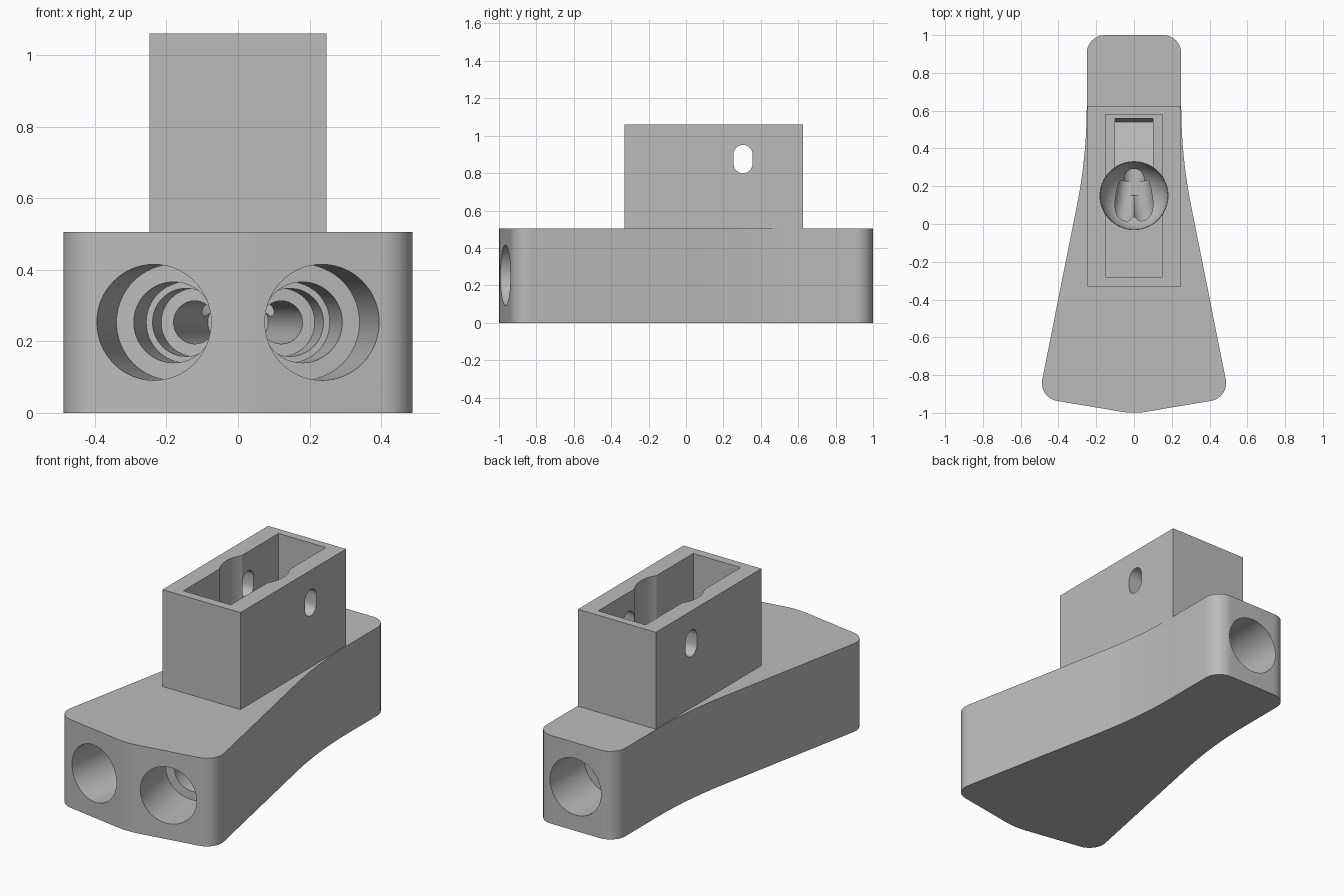
import bpy, bmesh
from math import radians, pi, cos, sin
from mathutils import Vector, Matrix

cube = bpy.data.objects.get("Cube")
if cube:
    bpy.data.objects.remove(cube, do_unlink=True)

# One plain grey for the whole casting
grey = bpy.data.materials.new("plain_grey")
grey.use_nodes = True
grey.diffuse_color = (0.5, 0.5, 0.5, 1)
grey.node_tree.nodes["Principled BSDF"].inputs["Base Color"].default_value = (0.5, 0.5, 0.5, 1)

AXIS_Z = 0.253


def finish(name, bm):
    bmesh.ops.recalc_face_normals(bm, faces=bm.faces)
    mesh = bpy.data.meshes.new(name)
    bm.to_mesh(mesh)
    bm.free()
    mesh.materials.append(grey)
    obj = bpy.data.objects.new(name, mesh)
    bpy.context.collection.objects.link(obj)
    return obj


def prism(name, outline, low, high, matrix=Matrix()):
    bm = bmesh.new()
    face = bm.faces.new([bm.verts.new((x, y, low)) for x, y in outline])
    top = bmesh.ops.extrude_face_region(bm, geom=[face])["geom"]
    moved = [v for v in top if isinstance(v, bmesh.types.BMVert)]
    bmesh.ops.translate(bm, verts=moved, vec=(0, 0, high - low))
    bm.transform(matrix)
    return finish(name, bm)


def box(name, low, high, matrix=Matrix()):
    outline = [(low[0], low[1]), (high[0], low[1]), (high[0], high[1]), (low[0], high[1])]
    return prism(name, outline, low[2], high[2], matrix)


def cylinder(name, start, end, radius):
    start, end = Vector(start), Vector(end)
    span = end - start
    bm = bmesh.new()
    turn = span.to_track_quat("Z", "Y").to_matrix().to_4x4()
    bmesh.ops.create_cone(bm, cap_ends=True, segments=64, radius1=radius, radius2=radius,
                          depth=span.length, matrix=Matrix.Translation((start + end) / 2) @ turn)
    return finish(name, bm)


def combine(target, other, operation):
    mod = target.modifiers.new(operation.title(), "BOOLEAN")
    mod.operation = operation
    mod.solver = "EXACT"
    mod.object = other
    bpy.context.view_layer.objects.active = target
    bpy.ops.object.modifier_apply(modifier=mod.name)
    bpy.data.objects.remove(other, do_unlink=True)


def rounded(before, corner, after, radius, steps=10):
    """Fillet arc at a corner of an outline."""
    a, c, b = Vector(before), Vector(corner), Vector(after)
    u, v = (a - c).normalized(), (b - c).normalized()
    half = u.angle(v) / 2
    reach = radius / abs(sin(half) / cos(half))
    centre = c + (u + v).normalized() * radius / sin(half)
    p, q = c + u * reach - centre, c + v * reach - centre
    sweep = pi - 2 * half
    return [tuple(centre + (p * sin((1 - t) * sweep) + q * sin(t * sweep)) / sin(sweep))
            for t in (i / steps for i in range(steps + 1))]


# Flared base outline: blunt pointed front, narrow rounded back
nose, shoulder = (0, -1.005), (0.505, -0.92)
waist, back = (0.25, 0.36), (0.25, 1)
mirror_shoulder = (-shoulder[0], shoulder[1])
right = (rounded(nose, shoulder, waist, 0.095)
         + rounded(shoulder, waist, back, 2.7, 16)
         + rounded(waist, back, (-0.25, 1), 0.095))
tip = rounded(mirror_shoulder, nose, shoulder, 0.4)
outline = tip + right + [(-x, y) for x, y in reversed(right)]
body = prism("flared_housing", outline, 0, 0.505)

# Upright socket on top of the base
combine(body, box("socket", (-0.247, -0.33, 0.4), (0.247, 0.625, 1.06)), "UNION")

# Socket pocket, round well with a domed floor, and sloping rear channel
combine(body, box("pocket", (-0.15, -0.28, 0.5), (0.15, 0.58, 1.2)), "DIFFERENCE")
combine(body, cylinder("well", (0, 0.15, 0.42), (0, 0.15, 1.3), 0.18), "DIFFERENCE")
bm = bmesh.new()
bmesh.ops.create_uvsphere(bm, u_segments=64, v_segments=32, radius=0.179,
                          matrix=Matrix.Translation((0, 0.15, 0.421)))
combine(body, finish("well_floor", bm), "DIFFERENCE")
slope = Matrix.Translation((0, 0.54, 0.41)) @ Matrix.Rotation(radians(-12), 4, "X")
combine(body, box("channel", (-0.1, -0.38, 0), (0.1, 0, 0.13), slope), "DIFFERENCE")


# Stepped bores: two angled ones in front, one straight behind
def bore(start, direction, reach):
    start, direction = Vector(start), Vector(direction).normalized()
    for radius, depth in ((0.162, 0.31), (0.113, 0.51), (0.095, 0.65), (0.06, reach)):
        combine(body, cylinder("bore", start - direction * 0.15,
                               start + direction * depth, radius), "DIFFERENCE")


for side in (-1, 1):
    bore((side * 0.234, -0.96, AXIS_Z), (-side * 0.174, 0.985, 0), 1.2)
bore((0, 1, AXIS_Z), (0, -1, 0), 0.85)

# Upright slots through both socket walls
for y in (-0.02, 0.305):
    slot = []
    for z, first in ((0.9, 0), (0.85, pi)):
        for i in range(13):
            angle = first + pi * i / 12
            slot.append((y + 0.051 * cos(angle), z + 0.051 * sin(angle)))
    sideways = Matrix(((0, 0, 1, 0), (1, 0, 0, 0), (0, 1, 0, 0), (0, 0, 0, 1)))
    combine(body, prism("slot", slot, -0.4, 0.4, sideways), "DIFFERENCE")

# Smooth curves, sharp edges
bpy.ops.object.select_all(action="DESELECT")
body.select_set(True)
bpy.context.view_layer.objects.active = body
bpy.ops.object.shade_smooth_by_angle(angle=radians(25))
